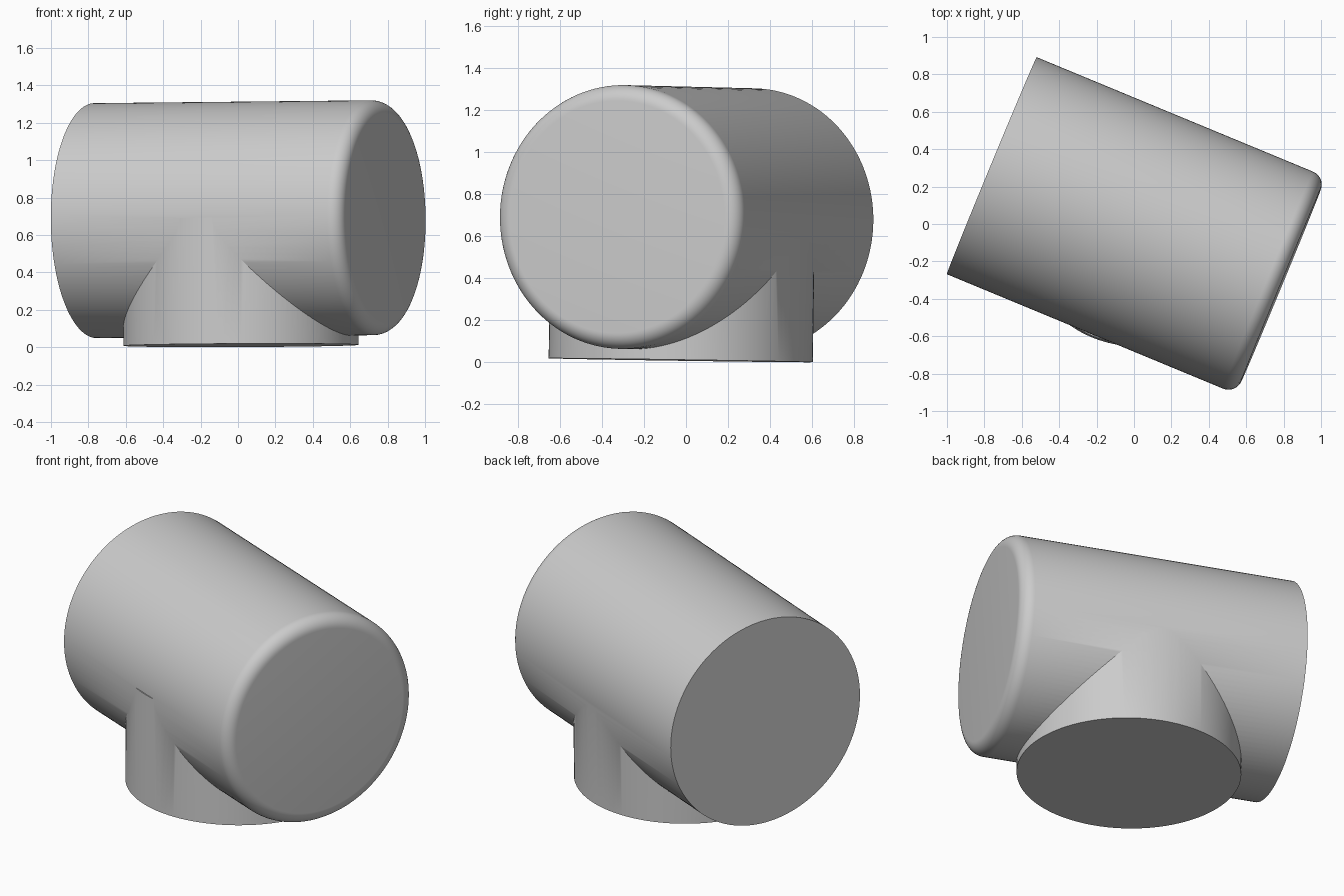
import bpy, bmesh, math
from mathutils import Matrix

cube = bpy.data.objects.get("Cube")
if cube:
    bpy.data.objects.remove(cube, do_unlink=True)

grey = bpy.data.materials.new("plain grey")
grey.use_nodes = True
colour = (0.6, 0.6, 0.6, 1)
grey.diffuse_color = colour
grey.node_tree.nodes["Principled BSDF"].inputs["Base Color"].default_value = colour

# The whole fitting is turned about z and leans very slightly
POSE = (Matrix.Translation((0, 0, 0.685)) @ Matrix.Rotation(math.radians(-22.5), 4, "Z")
        @ Matrix.Rotation(-0.0095, 4, "Y") @ Matrix.Rotation(-0.012, 4, "X"))


def lathe(name, profile, local, steps=128):
    """Spin a (radius, height) profile about the local z axis."""
    bm = bmesh.new()
    verts = [bm.verts.new((r, 0, z)) for r, z in profile]
    edges = [bm.edges.new(pair) for pair in zip(verts, verts[1:])]
    bmesh.ops.spin(bm, geom=verts + edges, cent=(0, 0, 0), axis=(0, 0, 1),
                   angle=math.tau, steps=steps)
    bmesh.ops.remove_doubles(bm, verts=bm.verts, dist=1e-5)
    bmesh.ops.holes_fill(bm, edges=[e for e in bm.edges if e.is_boundary], sides=0)
    bmesh.ops.recalc_face_normals(bm, faces=bm.faces)
    bm.transform(POSE @ local)
    mesh = bpy.data.meshes.new(name)
    bm.to_mesh(mesh)
    bm.free()
    mesh.materials.append(grey)
    obj = bpy.data.objects.new(name, mesh)
    bpy.context.collection.objects.link(obj)
    return obj


# Horizontal drum: square rear end, rounded front end
R, BACK, FRONT, ROUND = 0.628, -0.822, 0.852, 0.075
arc = [math.radians(a) for a in range(0, 91, 9)]
profile = [(R, BACK)] + [(R - ROUND + ROUND * math.cos(a),
                          FRONT - ROUND + ROUND * math.sin(a)) for a in arc]
drum = lathe("drum", profile,
             Matrix.Translation((0, -0.003, 0)) @ Matrix.Rotation(math.pi / 2, 4, "Y"))

# Upright round foot, joined to the drum
foot = lathe("foot", [(0.629, -0.675), (0.629, 0)], Matrix.Translation((0.018, -0.009, 0)))
join = drum.modifiers.new("join foot", "BOOLEAN")
join.operation = "UNION"
join.solver = "EXACT"
join.object = foot

bpy.ops.object.select_all(action="DESELECT")
drum.select_set(True)
bpy.context.view_layer.objects.active = drum
bpy.ops.object.modifier_apply(modifier=join.name)
bpy.data.objects.remove(foot, do_unlink=True)
drum.name = "drum_with_foot"
bpy.ops.object.shade_smooth_by_angle(angle=math.radians(30))
